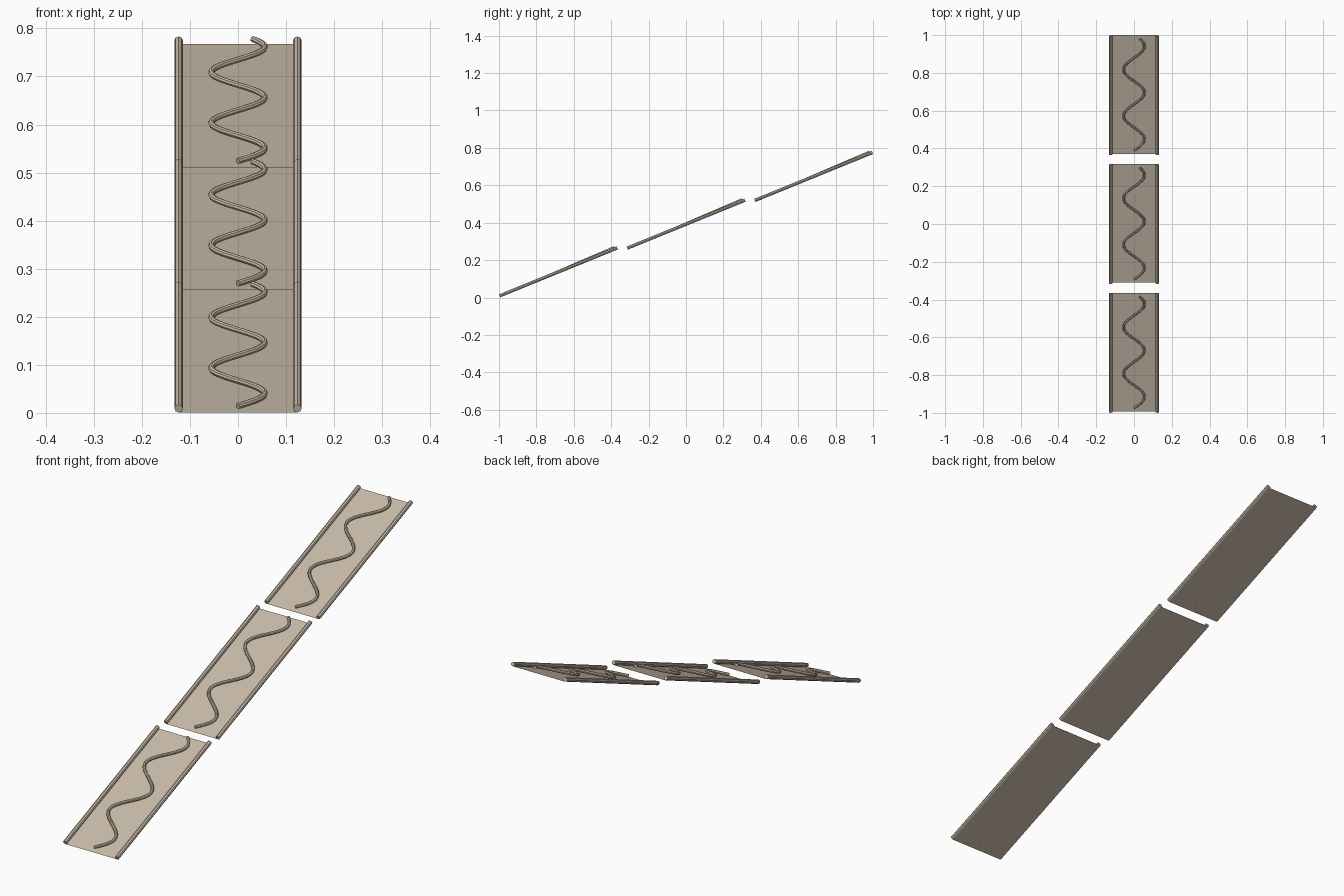
import bpy
import math
from mathutils import Matrix, Vector

cube = bpy.data.objects.get("Cube")
if cube:
    bpy.data.objects.remove(cube, do_unlink=True)

STEP = Vector((0, 0.682, 0.255))      # offset from one ramp to the next
START = Vector((0, -0.993, 0.001))    # lower edge of the first ramp
RUN, RISE = 0.629, 0.256
LENGTH = math.hypot(RUN, RISE)
TILT = Matrix.Rotation(math.atan2(RISE, RUN), 4, 'X')
HALF_WIDTH = 0.125
RAIL_X, RAIL_R = 0.1235, 0.0088
TRACK_R, SWING = 0.0065, 0.0555

color = (0.57, 0.49, 0.39, 1)
beige = bpy.data.materials.new("warm_beige")
beige.use_nodes = True
beige.diffuse_color = color
beige.node_tree.nodes["Principled BSDF"].inputs["Base Color"].default_value = color


def place(name, mesh, matrix):
    obj = bpy.data.objects.new(name, mesh)
    bpy.context.collection.objects.link(obj)
    obj.matrix_world = matrix
    return obj


def tube_mesh(name, points, radius):
    """Sweep a capped eight-sided tube along the points."""
    curve = bpy.data.curves.new(name, 'CURVE')
    curve.dimensions = '3D'
    curve.twist_mode = 'Z_UP'
    curve.bevel_depth = radius
    curve.bevel_resolution = 2
    curve.use_fill_caps = True
    spline = curve.splines.new('POLY')
    spline.points.add(len(points) - 1)
    for point, co in zip(spline.points, points):
        point.co = (*co, 1)
    temp = place(name, curve, Matrix())
    bpy.context.view_layer.update()
    deps = bpy.context.evaluated_depsgraph_get()
    mesh = bpy.data.meshes.new_from_object(temp.evaluated_get(deps))
    bpy.data.objects.remove(temp, do_unlink=True)
    mesh.materials.clear()
    mesh.materials.append(beige)
    mesh.shade_flat()
    return mesh


# Thin ramp sheet
sheet = bpy.data.meshes.new("ramp_sheet")
w = HALF_WIDTH
sheet.from_pydata([(-w, 0, 0), (w, 0, 0), (w, LENGTH, 0), (-w, LENGTH, 0)],
                  [], [(0, 1, 2, 3)])
sheet.materials.append(beige)

# Straight side rail resting on the sheet
rail = tube_mesh("side_rail", [(0, 0, RAIL_R), (0, LENGTH, RAIL_R)], RAIL_R)

# Winding track, rising slightly away from the sheet
first, last, wave = 0.021, 0.664, 0.267
count = 72
path = []
for i in range(count + 1):
    t = i / count
    y = first + (last - first) * t
    x = SWING * math.sin(2 * math.pi * (y - first) / wave)
    path.append((x, y, 0.006 + 0.012 * t))
track = tube_mesh("winding_track", path, TRACK_R)

# Three ramps climbing to the back
for k, level in enumerate(("lower", "middle", "upper")):
    base = Matrix.Translation(START + STEP * k) @ TILT
    place(level + "_ramp_sheet", sheet, base)
    place(level + "_winding_track", track, base)
    for side, sign in (("left", 1), ("right", -1)):
        place(f"{level}_{side}_rail", rail,
              base @ Matrix.Translation((sign * RAIL_X, 0, 0)))
